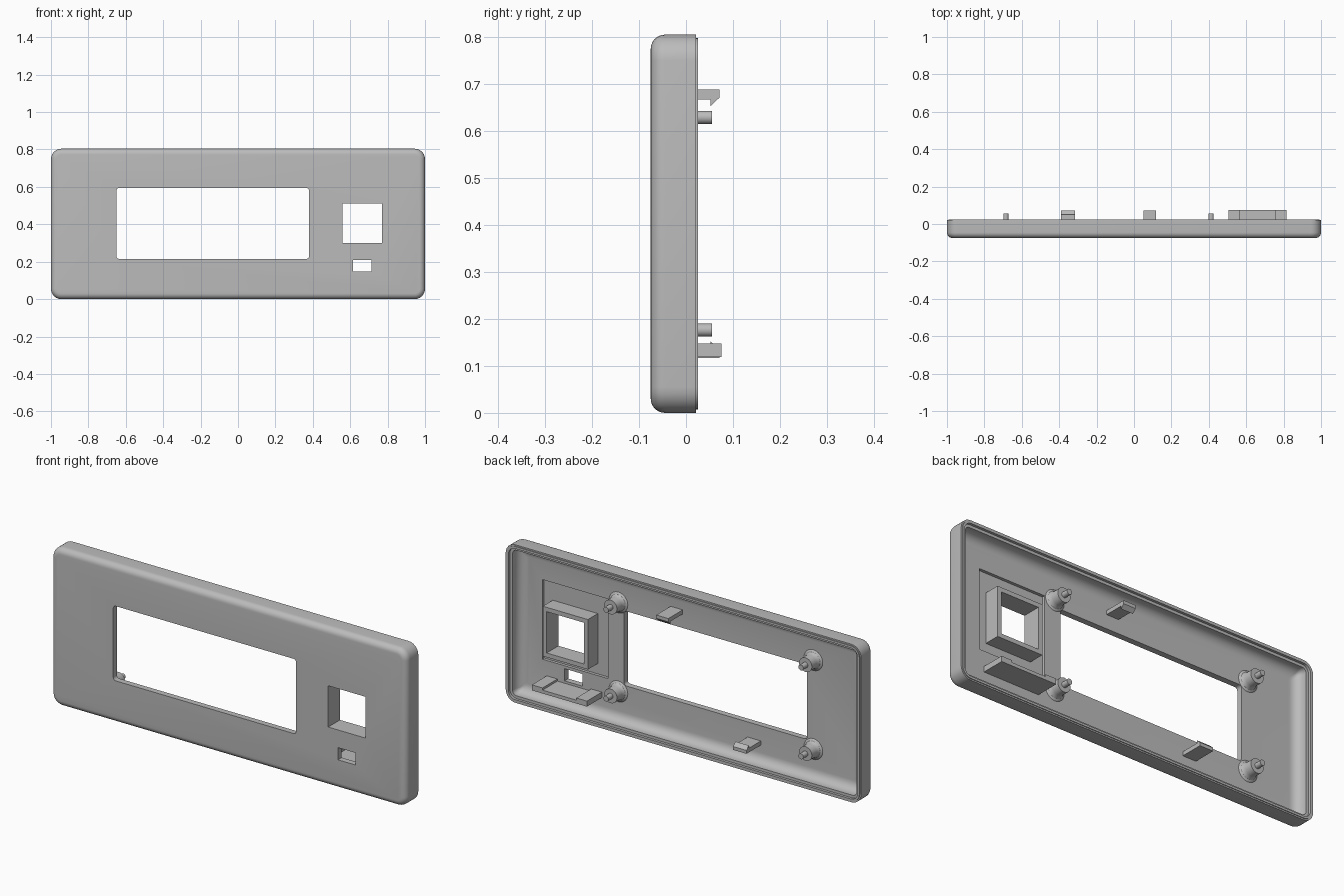
import bpy, bmesh, math
from mathutils import Vector

old = bpy.data.objects.get("Cube")
if old:
    bpy.data.objects.remove(old, do_unlink=True)

grey = bpy.data.materials.new("plain grey")
grey.use_nodes = True
COLOUR = (0.5, 0.5, 0.5, 1)
grey.diffuse_color = COLOUR
grey.node_tree.nodes["Principled BSDF"].inputs["Base Color"].default_value = COLOUR

MID = 0.402      # middle height of the panel
FLOOR = -0.045   # inner face of the front plate


def finish(name, bm):
    bmesh.ops.remove_doubles(bm, verts=bm.verts, dist=1e-5)
    bmesh.ops.recalc_face_normals(bm, faces=bm.faces)
    mesh = bpy.data.meshes.new(name)
    bm.to_mesh(mesh)
    bm.free()
    mesh.materials.append(grey)
    ob = bpy.data.objects.new(name, mesh)
    bpy.context.collection.objects.link(ob)
    return ob


def ring(centre, half_x, half_z, radius, y, steps):
    """Rounded rectangle in the xz plane."""
    pts = []
    for quarter, (sx, sz) in enumerate([(1, 1), (-1, 1), (-1, -1), (1, -1)]):
        for i in range(steps + 1):
            a = (quarter + i / steps) * math.pi / 2
            pts.append(Vector((centre[0] + sx * (half_x - radius) + radius * math.cos(a), y,
                               centre[1] + sz * (half_z - radius) + radius * math.sin(a))))
    return pts


def loft(name, rings):
    """Skin a list of rings and cap both ends."""
    bm = bmesh.new()
    loops = [[bm.verts.new(p) for p in r] for r in rings]
    n = len(loops[0])
    for a, b in zip(loops, loops[1:]):
        for i in range(n):
            j = (i + 1) % n
            bm.faces.new((a[i], a[j], b[j], b[i]))
    bm.faces.new(loops[0])
    bm.faces.new(loops[-1])
    return finish(name, bm)


def box(name, x0, x1, y0, y1, z0, z1):
    bm = bmesh.new()
    bmesh.ops.create_cube(bm, size=1)
    for v in bm.verts:
        v.co = ((x0 + x1) / 2 + v.co.x * (x1 - x0),
                (y0 + y1) / 2 + v.co.y * (y1 - y0),
                (z0 + z1) / 2 + v.co.z * (z1 - z0))
    return finish(name, bm)


def extrude_profile(name, profile, x0, x1):
    """Extrude a (y, z) outline along x."""
    return loft(name, [[Vector((x, y, z)) for y, z in profile] for x in (x0, x1)])


def cut(ob, *cutters):
    for c in cutters:
        mod = ob.modifiers.new("cut", 'BOOLEAN')
        mod.operation = 'DIFFERENCE'
        mod.solver = 'EXACT'
        mod.object = c
    bpy.context.view_layer.update()
    graph = bpy.context.evaluated_depsgraph_get()
    mesh = bpy.data.meshes.new_from_object(ob.evaluated_get(graph))
    ob.modifiers.clear()
    ob.data = mesh


# Shell: section as (inset from outline, depth), front centre round to inner floor
section = []
for i in range(7):                                   # outer front fillet
    a = i / 6 * math.pi / 2
    section.append((0.03 - 0.03 * math.sin(a), -0.045 - 0.03 * math.cos(a)))
section += [(0, 0.021), (0.007, 0.021), (0.007, 0.025), (0.018, 0.025),
            (0.018, 0.012), (0.032, 0.012)]          # stepped rim
for i in range(7):                                   # inner fillet
    a = i / 6 * math.pi / 2
    section.append((0.077 - 0.045 * math.cos(a), FLOOR + 0.045 - 0.045 * math.sin(a)))
shell = loft("panel_shell", [ring((0, MID), 1 - d, MID - d, max(0.055 - d, 0.012), y, 6)
                             for d, y in section])

# Openings
display_cut = loft("display_cutter", [ring((-0.135, 0.405), 0.515, 0.19, 0.015, y, 4)
                                      for y in (-0.2, 0.2)])
square_cut = box("square_cutter", 0.56, 0.77, -0.2, 0.2, 0.3, 0.51)
port_cut = box("port_cutter", 0.615, 0.715, -0.2, 0, 0.148, 0.21)
recess_cut = box("recess_cutter", 0.47, 0.84, -0.06, 0, 0.225, 0.63)
cut(shell, recess_cut, display_cut, square_cut, port_cut)

# Raised frame behind the square opening
frame = box("square_opening_frame", 0.538, 0.792, -0.062, 0.02, 0.278, 0.532)
cut(frame, square_cut)

# Standoffs with locating pins
post_section = [(0.055, FLOOR - 0.003), (0.053, FLOOR), (0.043, -0.04), (0.038, -0.031),
                (0.036, -0.02), (0.036, 0.018), (0.014, 0.018), (0.014, 0.055)]
posts = []
for x, side in ((-0.685, "right"), (0.412, "left")):
    for dz, level in ((0.226, "upper"), (-0.226, "lower")):
        post = loft(f"{level}_{side}_standoff",
                    [ring((x, MID + dz), r, r, r, y, 6) for r, y in post_section])
        cut(post, display_cut)
        posts.append(post)

# Snap clips, the lower one mirrored
back = FLOOR - 0.005
clip = [(back, 0.285), (0.071, 0.285), (0.071, 0.268), (0.052, 0.25),
        (0.052, 0.264), (back, 0.264)]
extrude_profile("upper_snap_clip", [(y, MID + z) for y, z in clip], 0.05, 0.118)
extrude_profile("lower_snap_clip", [(y, MID - z) for y, z in clip], -0.39, -0.315)

# Ledge under the port, with a notch in its top
ledge = box("port_ledge", 0.505, 0.815, back, 0.075, 0.119, 0.147)
notch_cut = box("notch_cutter", 0.565, 0.755, FLOOR, 0.2, 0.136, 0.2)
cut(ledge, notch_cut)

for c in (display_cut, square_cut, port_cut, recess_cut, notch_cut):
    bpy.data.objects.remove(c, do_unlink=True)

# Smooth fillets and round posts, sharp edges kept
for ob in [shell] + posts:
    bpy.ops.object.select_all(action='DESELECT')
    ob.select_set(True)
    bpy.context.view_layer.objects.active = ob
    bpy.ops.object.shade_smooth_by_angle(angle=math.radians(30))
